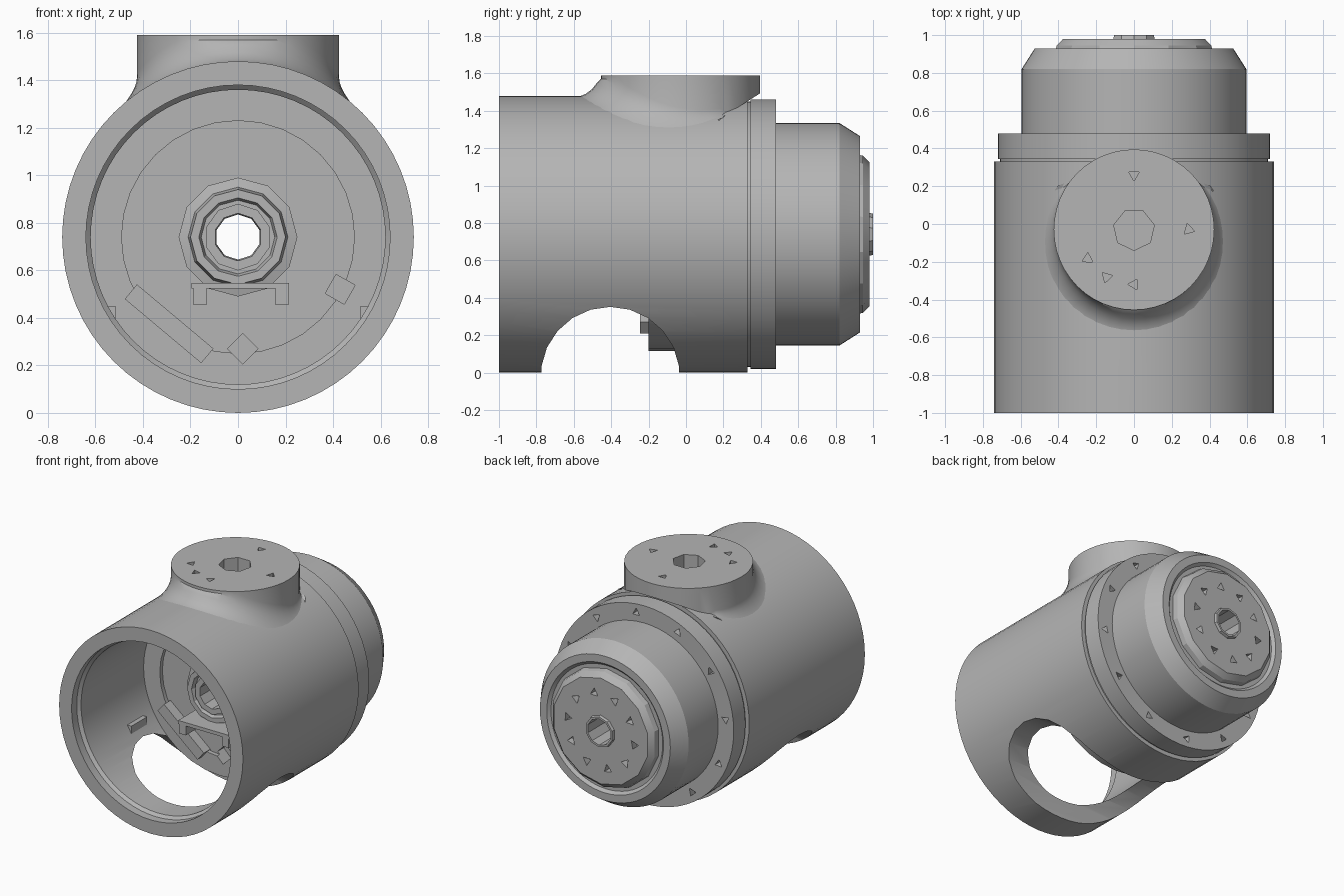
import bpy, bmesh, math
from mathutils import Matrix, Vector

if "Cube" in bpy.data.objects:
    bpy.data.objects.remove(bpy.data.objects["Cube"])

AXIS_Z = 0.74   # height of the main horizontal axis
BODY_R = 0.74
BOSS_Y = -0.03

grey = bpy.data.materials.new("machined_grey")
grey.use_nodes = True
colour = (0.46, 0.46, 0.46, 1)
grey.diffuse_color = colour
grey.node_tree.nodes["Principled BSDF"].inputs["Base Color"].default_value = colour


def finish(bm, name):
    bmesh.ops.recalc_face_normals(bm, faces=bm.faces)
    mesh = bpy.data.meshes.new(name)
    bm.to_mesh(mesh)
    bm.free()
    mesh.materials.append(grey)
    ob = bpy.data.objects.new(name, mesh)
    bpy.context.scene.collection.objects.link(ob)
    return ob


def ring_solid(name, profile, segs):
    """Revolve a closed (radius, y) outline around the main axis."""
    bm = bmesh.new()
    rings = []
    for i in range(segs):
        a = 2 * math.pi * i / segs
        rings.append([bm.verts.new((r * math.sin(a), y, AXIS_Z + r * math.cos(a)))
                      for r, y in profile])
    n = len(profile)
    for i in range(segs):
        p, q = rings[i], rings[(i + 1) % segs]
        for j in range(n):
            k = (j + 1) % n
            bm.faces.new((p[j], p[k], q[k], q[j]))
    return finish(bm, name)


def box(name, centre, size, turn=0):
    bm = bmesh.new()
    place = (Matrix.Translation(centre) @ Matrix.Rotation(turn, 4, 'Y')
             @ Matrix.Diagonal((*size, 1)))
    bmesh.ops.create_cube(bm, size=1, matrix=place)
    return finish(bm, name)


def pins(name, centres, axis, radius, depth, segs):
    """Prism cutters lying along an axis."""
    bm = bmesh.new()
    for i, c in enumerate(centres):
        place = (Matrix.Translation(c) @ Vector(axis).to_track_quat('Z', 'Y').to_matrix().to_4x4()
                 @ Matrix.Rotation(i * 1.3, 4, 'Z'))
        bmesh.ops.create_cone(bm, cap_ends=True, segments=segs, radius1=radius,
                              radius2=radius, depth=depth, matrix=place)
    ob = finish(bm, name)
    ob.hide_render = True
    return ob


def cut(targets, cutter):
    for ob in targets:
        mod = ob.modifiers.new("cut", 'BOOLEAN')
        mod.operation = 'DIFFERENCE'
        mod.solver = 'EXACT'
        mod.object = cutter
        bpy.context.view_layer.objects.active = ob
        bpy.ops.object.modifier_apply(modifier=mod.name)
    bpy.data.objects.remove(cutter)


def circle_points(count, radius, y, start=0.0):
    return [(radius * math.sin(start + 2 * math.pi * i / count), y,
             AXIS_Z + radius * math.cos(start + 2 * math.pi * i / count)) for i in range(count)]


# Main housing tube, open at the front
housing = ring_solid("housing", [(0.74, -1), (0.74, 0.33), (0.62, 0.33), (0.62, -0.92),
                                 (0.64, -0.94), (0.64, -1)], 64)

# Round mounting boss with a fillet that follows the housing surface
bm = bmesh.new()
rows, segs = 7, 48
loops = [[] for _ in range(rows + 1)]
for i in range(segs):
    a = 2 * math.pi * i / segs
    cx, cy = math.cos(a), math.sin(a)
    flare = 0.16 * (0.5 - 0.5 * cy) if cy < 0.5 else 0.0
    loops[0].append(bm.verts.new((0.425 * cx, BOSS_Y + 0.425 * cy, 1.59)))
    for j in range(rows):
        t = 0.5 * math.pi * j / (rows - 1)
        r = 0.425 + flare * (1 - math.cos(t))
        x, y = r * cx, BOSS_Y + r * cy
        z = AXIS_Z + math.sqrt(BODY_R ** 2 - x * x) - 0.01 + flare * (1 - math.sin(t))
        if y > 0.2:
            z = max(z - 0.02, 1.37 + 0.63 * (y - 0.2))
        loops[j + 1].append(bm.verts.new((x, y, min(z, 1.57 - 0.004 * j))))
for upper, lower in zip(loops, loops[1:]):
    for i in range(segs):
        k = (i + 1) % segs
        bm.faces.new((upper[i], upper[k], lower[k], lower[i]))
bm.faces.new(loops[0])
middle = bm.verts.new((0, BOSS_Y, 1.40))
for i in range(segs):
    bm.faces.new((loops[-1][i], loops[-1][(i + 1) % segs], middle))
bmesh.ops.remove_doubles(bm, verts=bm.verts, dist=0.0005)
boss = finish(bm, "mounting_boss")

# Inner bulkhead with a shallow round recess
bulkhead = ring_solid("inner_bulkhead", [(0.11, -0.17), (0.49, -0.17), (0.49, -0.2),
                                         (0.625, -0.2), (0.625, 0.335), (0.11, 0.335)], 32)

# Rear flange, stepped cap, end plate
flange = ring_solid("rear_flange", [(0.11, 0.32), (0.71, 0.32), (0.71, 0.345), (0.72, 0.345),
                                    (0.72, 0.48), (0.11, 0.48)], 64)
cap = ring_solid("rear_cap", [(0.11, 0.47), (0.595, 0.47), (0.595, 0.82), (0.525, 0.93),
                              (0.47, 0.93), (0.45, 0.91), (0.11, 0.91)], 64)
end_plate = ring_solid("end_plate", [(0.11, 0.9), (0.43, 0.9), (0.42, 0.945), (0.385, 0.98),
                                     (0.11, 0.98)], 14)

# Hollow shaft right through, and its stepped front collar
ring_solid("hollow_shaft", [(0.1, -0.3), (0.14, -0.3), (0.14, 0.97), (0.115, 0.98),
                            (0.11, 1.0), (0.095, 1.0)], 10)
ring_solid("shaft_collar", [(0.13, -0.16), (0.25, -0.16), (0.25, -0.23), (0.21, -0.24),
                            (0.2, -0.3), (0.165, -0.3), (0.155, -0.27), (0.13, -0.27)], 12)

# Bracket shelf below the shaft
box("shelf_plate", (0.01, -0.29, 0.535), (0.41, 0.24, 0.025))
for side, x in (("left", 0.185), ("right", -0.16)):
    box("shelf_leg_" + side, (x, -0.29, 0.49), (0.055, 0.24, 0.07))

# Slanted rail on the bulkhead
box("slanted_rail", (-0.29, -0.2, 0.375), (0.42, 0.09, 0.08), math.radians(40))

# Small ledges inside, over the side opening
for side, x in (("left", 0.57), ("right", -0.57)):
    box("inner_ledge_" + side, (x, -0.4, 0.415), (0.11, 0.18, 0.07))

# Arched opening across the underside
cut([housing], pins("arch_cutter", [(0, -0.405, -0.02)], (1, 0, 0), 0.372, 3, 22))

# Centre hole of the boss
cut([boss, housing, bulkhead],
    pins("boss_hole_cutter", [(0, BOSS_Y, 1.35)], (0, 0, 1), 0.11, 0.6, 7))

# Fixing holes
boss_spots = [(math.radians(d), 0.29) for d in (90, 0, 270, 240, 212)]
cut([boss], pins("boss_fixing_cutter",
                 [(r * math.cos(a), BOSS_Y + r * math.sin(a), 1.59) for a, r in boss_spots],
                 (0, 0, 1), 0.033, 0.1, 3))
cut([end_plate], pins("plate_fixing_cutter", circle_points(10, 0.27, 0.98, 0.2),
                      (0, 1, 0), 0.035, 0.1, 3))
cut([flange], pins("flange_fixing_cutter", circle_points(12, 0.657, 0.48, 0.1),
                   (0, 1, 0), 0.032, 0.1, 3))
cut([bulkhead], pins("bulkhead_hole_cutter", [(0.02, -0.2, 0.27), (0.43, -0.2, 0.52)],
                     (0, 1, 0), 0.065, 0.2, 4))

# Smooth round surfaces, keep machined edges sharp
for ob in bpy.context.scene.objects:
    ob.select_set(ob.type == 'MESH')
bpy.context.view_layer.objects.active = housing
bpy.ops.object.shade_smooth_by_angle(angle=math.radians(25))
